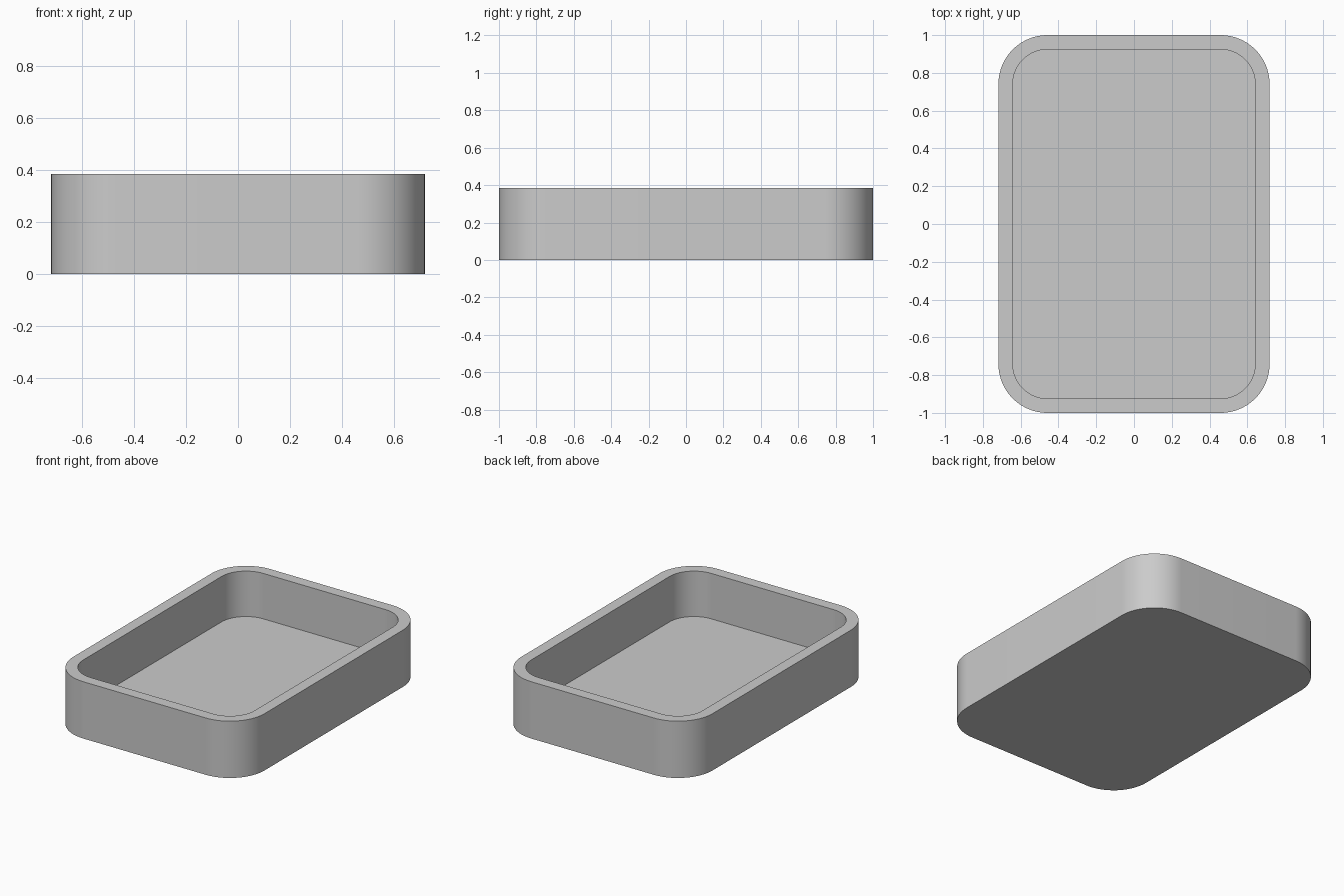
import bpy
import bmesh
import math

cube = bpy.data.objects.get("Cube")
if cube:
    bpy.data.objects.remove(cube, do_unlink=True)

# Overall tray sizes
HALF_X, HALF_Y, HEIGHT = 0.718, 1.0, 0.385
RADIUS, WALL, FLOOR = 0.26, 0.076, 0.077
STEPS = 24

grey = bpy.data.materials.new("plain grey")
grey.use_nodes = True
color = (0.6, 0.6, 0.6, 1.0)
grey.diffuse_color = color
grey.node_tree.nodes["Principled BSDF"].inputs["Base Color"].default_value = color


def rounded_loop(bm, inset, z):
    """Ring of vertices around a rounded rectangle, inset from the outside."""
    r = RADIUS - inset
    ring = []
    for corner, (sx, sy) in enumerate([(1, 1), (-1, 1), (-1, -1), (1, -1)]):
        for i in range(STEPS + 1):
            a = math.pi / 2 * (corner + i / STEPS)
            x = sx * (HALF_X - RADIUS) + r * math.cos(a)
            y = sy * (HALF_Y - RADIUS) + r * math.sin(a)
            ring.append(bm.verts.new((x, y, z)))
    return ring


def bridge(bm, lower, upper):
    n = len(lower)
    for i in range(n):
        j = (i + 1) % n
        bm.faces.new((lower[i], lower[j], upper[j], upper[i]))


# Tray: underside, outer wall, rim, inner wall and floor
bm = bmesh.new()
rings = [rounded_loop(bm, inset, z) for inset, z in
         [(0, 0), (0, HEIGHT), (WALL, HEIGHT), (WALL, FLOOR)]]
for lower, upper in zip(rings, rings[1:]):
    bridge(bm, lower, upper)
bm.faces.new(list(reversed(rings[0])))
bm.faces.new(rings[-1])
bmesh.ops.recalc_face_normals(bm, faces=bm.faces)

mesh = bpy.data.meshes.new("tray")
bm.to_mesh(mesh)
bm.free()
mesh.materials.append(grey)
tray = bpy.data.objects.new("tray", mesh)
bpy.context.collection.objects.link(tray)

# Smooth corners with crisp rim and base edges
bpy.ops.object.select_all(action="DESELECT")
tray.select_set(True)
bpy.context.view_layer.objects.active = tray
bpy.ops.object.shade_smooth_by_angle(angle=math.radians(30))
